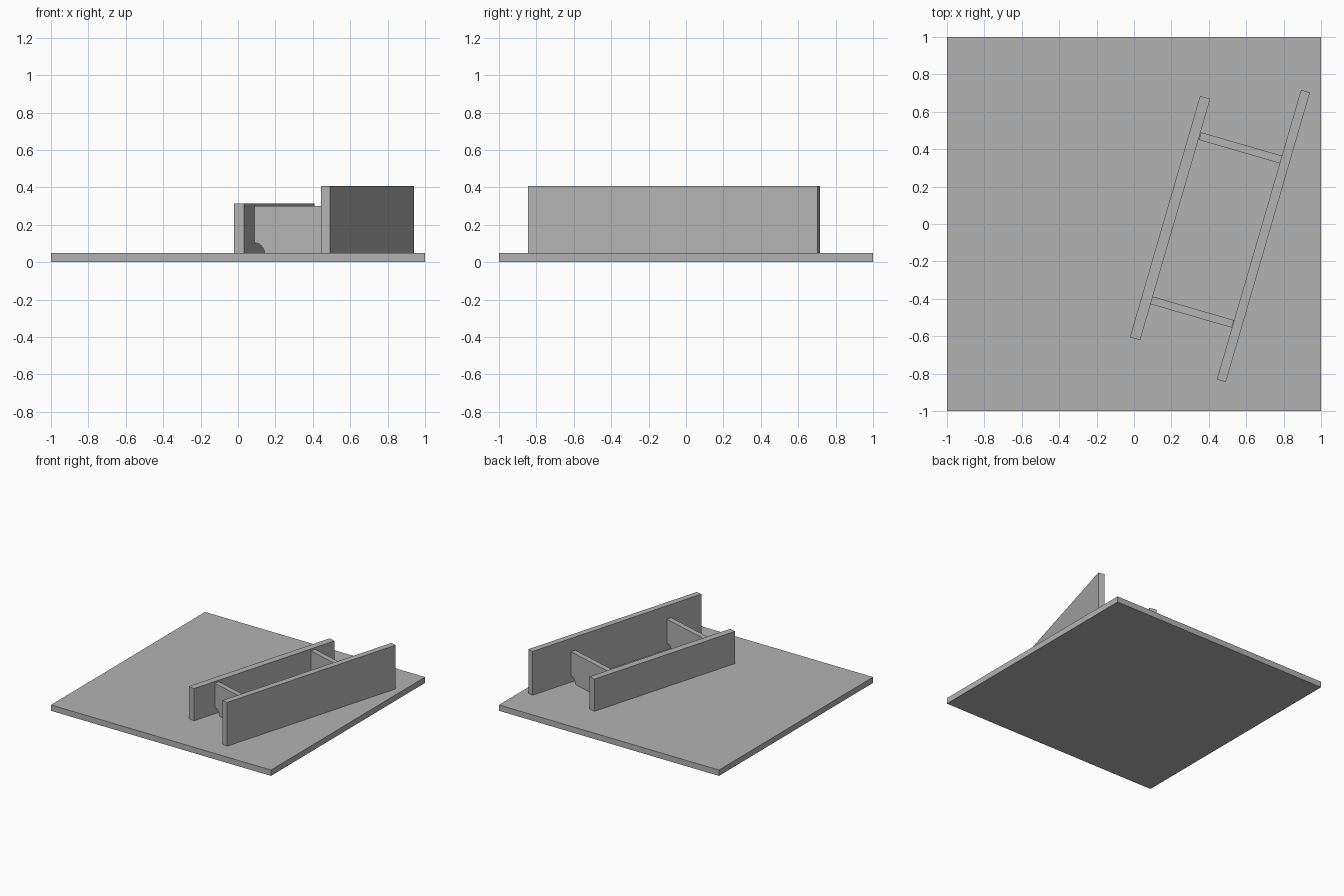
import bpy, bmesh
from math import radians, sin, cos, pi
from mathutils import Matrix, Vector

if "Cube" in bpy.data.objects:
    bpy.data.objects.remove(bpy.data.objects["Cube"], do_unlink=True)

# Single grey material
GREY = (0.45, 0.45, 0.45, 1)
mat = bpy.data.materials.new("plain grey")
mat.use_nodes = True
mat.diffuse_color = GREY
mat.node_tree.nodes["Principled BSDF"].inputs["Base Color"].default_value = GREY

TURN = radians(-16.2)   # heading of the whole frame on the plate
FLOOR = 0.048           # top of the base plate


def extruded(name, profile, thickness, location, turn=0.0):
    """Upright plate: profile in x/z, given thickness along y, turned about z."""
    bm = bmesh.new()
    face = bm.faces.new([bm.verts.new((x, -thickness / 2, z)) for x, z in profile])
    out = bmesh.ops.extrude_face_region(bm, geom=[face])
    moved = [v for v in out["geom"] if isinstance(v, bmesh.types.BMVert)]
    bmesh.ops.translate(bm, verts=moved, vec=(0, thickness, 0))
    bmesh.ops.recalc_face_normals(bm, faces=bm.faces)
    mesh = bpy.data.meshes.new(name)
    bm.to_mesh(mesh)
    bm.free()
    mesh.materials.append(mat)
    obj = bpy.data.objects.new(name, mesh)
    obj.matrix_world = Matrix.Translation(Vector(location)) @ Matrix.Rotation(turn, 4, "Z")
    bpy.context.collection.objects.link(obj)
    return obj


def rectangle(width, height):
    return [(-width / 2, 0), (width / 2, 0), (width / 2, height), (-width / 2, height)]


def notched(width, height, radius, steps=10):
    """Rectangle with a quarter-round cut out of both bottom corners."""
    arc = [(width / 2 - radius * cos(a), radius * sin(a))
           for a in (pi / 2 * i / steps for i in range(steps + 1))]
    top = [(width / 2, height), (-width / 2, height)]
    return arc + top + [(-x, z) for x, z in reversed(arc)]


# Base plate
extruded("base_plate", rectangle(2, FLOOR), 2, (0, 0, 0))

# Long parallel walls, low and tall
along = TURN + pi / 2
extruded("low_wall", rectangle(1.344, 0.265), 0.057, (0.193, 0.032, FLOOR), along)
extruded("tall_wall", rectangle(1.612, 0.36), 0.05, (0.692, -0.064, FLOOR), along)

# Notched cross panels between the walls
for name, x, y in (("front_cross_panel", 0.311, -0.471), ("back_cross_panel", 0.570, 0.407)):
    extruded(name, notched(0.452, 0.251, 0.055), 0.042, (x, y, FLOOR), TURN)
